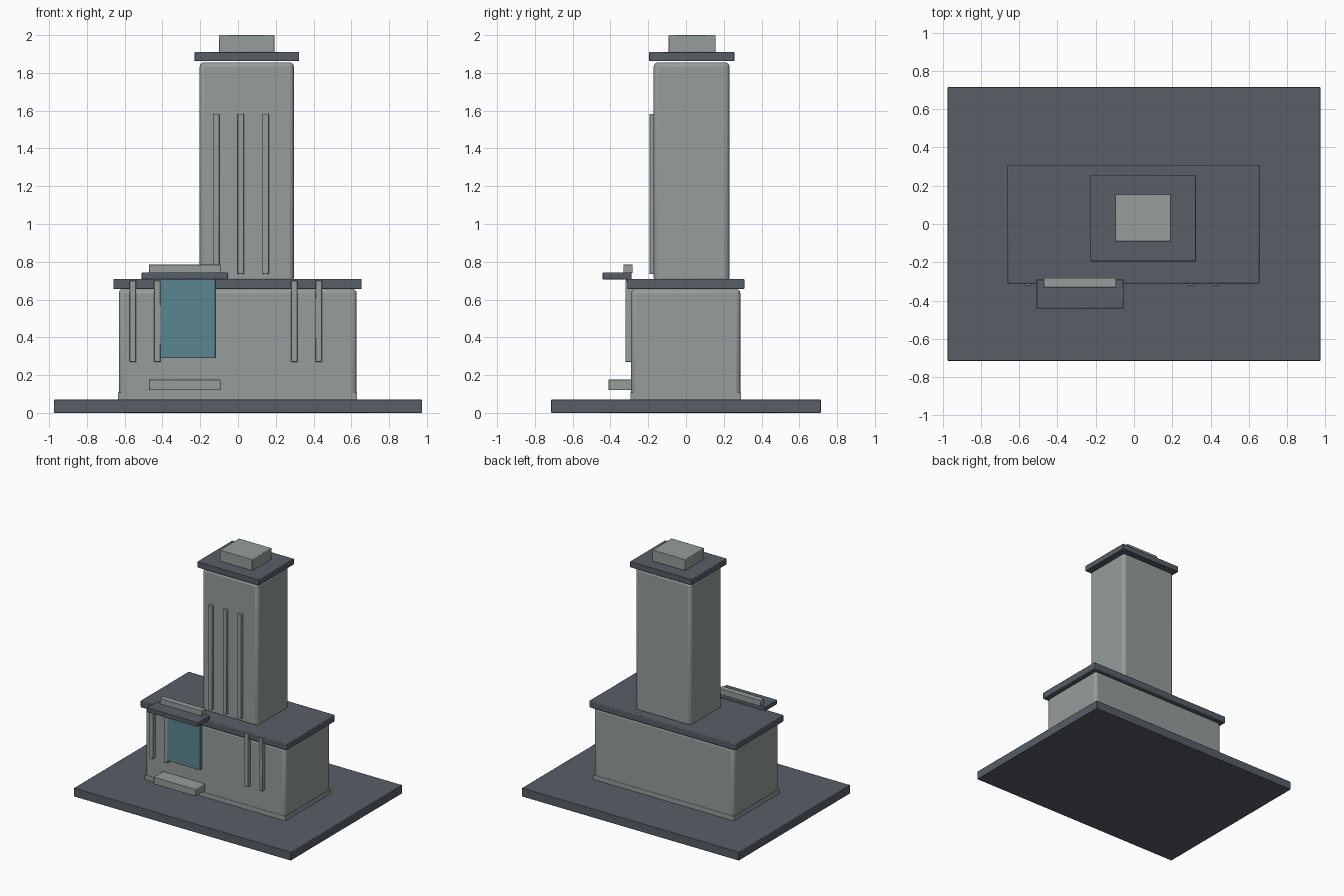
import bpy

if "Cube" in bpy.data.objects:
    bpy.data.objects.remove(bpy.data.objects["Cube"])


def material(name, rgb):
    m = bpy.data.materials.new(name)
    m.diffuse_color = (*rgb, 1)
    m.use_nodes = True
    m.node_tree.nodes["Principled BSDF"].inputs["Base Color"].default_value = m.diffuse_color
    return m


STONE = material("pale_stone", (0.30, 0.34, 0.33))
SLATE = material("dark_slate", (0.095, 0.113, 0.134))
GLASS = material("teal_glass", (0.105, 0.235, 0.275))


def block(name, x, y, z, mat, bevel=0.004, segments=2):
    """Box spanning the given (min, max) ranges with softened edges."""
    spans = (x, y, z)
    bpy.ops.mesh.primitive_cube_add(size=1, location=[(a + b) / 2 for a, b in spans])
    ob = bpy.context.object
    ob.name = name
    ob.scale = [b - a for a, b in spans]
    bpy.ops.object.transform_apply(location=False, rotation=False, scale=True)
    ob.data.materials.append(mat)
    if bevel:
        mod = ob.modifiers.new("soft_edges", 'BEVEL')
        mod.width = bevel
        mod.segments = segments
        bpy.ops.object.shade_smooth_by_angle()
    return ob


# Ground slab and lower hall
block("ground_slab", (-0.975, 0.975), (-0.715, 0.715), (0, 0.07), SLATE)
block("hall_plinth", (-0.634, 0.631), (-0.293, 0.291), (0.06, 0.107), STONE, 0)
block("hall", (-0.631, 0.628), (-0.29, 0.288), (0.06, 0.657), STONE, 0.024, 3)
block("hall_roof", (-0.66, 0.655), (-0.311, 0.309), (0.655, 0.71), SLATE, 0.006)

# Tower with its cap and roof block
block("tower", (-0.203, 0.296), (-0.171, 0.23), (0.69, 1.856), STONE, 0.024, 3)
block("tower_cap", (-0.231, 0.324), (-0.195, 0.256), (1.862, 1.91), SLATE)
block("roof_block", (-0.1, 0.194), (-0.092, 0.156), (1.908, 2.0), STONE)

# Vertical fins on the tower front
for i in range(3):
    cx = -0.116 + 0.131 * i
    block(f"tower_fin_{i + 1}", (cx - 0.017, cx + 0.017), (-0.193, -0.165),
          (0.735, 1.583), STONE, 0.003)

# Vertical fins on the hall front
for i, cx in enumerate((-0.557, -0.427, 0.298, 0.427)):
    block(f"hall_fin_{i + 1}", (cx - 0.017, cx + 0.017), (-0.321, -0.28),
          (0.27, 0.70), STONE, 0.003)

# Entrance: glass, canopy, upper rail and step
block("entrance_glass", (-0.44, -0.12), (-0.317, -0.28), (0.29, 0.707), GLASS, 0.002)
block("canopy", (-0.51, -0.054), (-0.441, -0.289), (0.706, 0.743), SLATE)
block("canopy_rail", (-0.472, -0.093), (-0.332, -0.282), (0.74, 0.786), STONE)
block("entrance_step", (-0.472, -0.093), (-0.411, -0.28), (0.12, 0.177), STONE)
